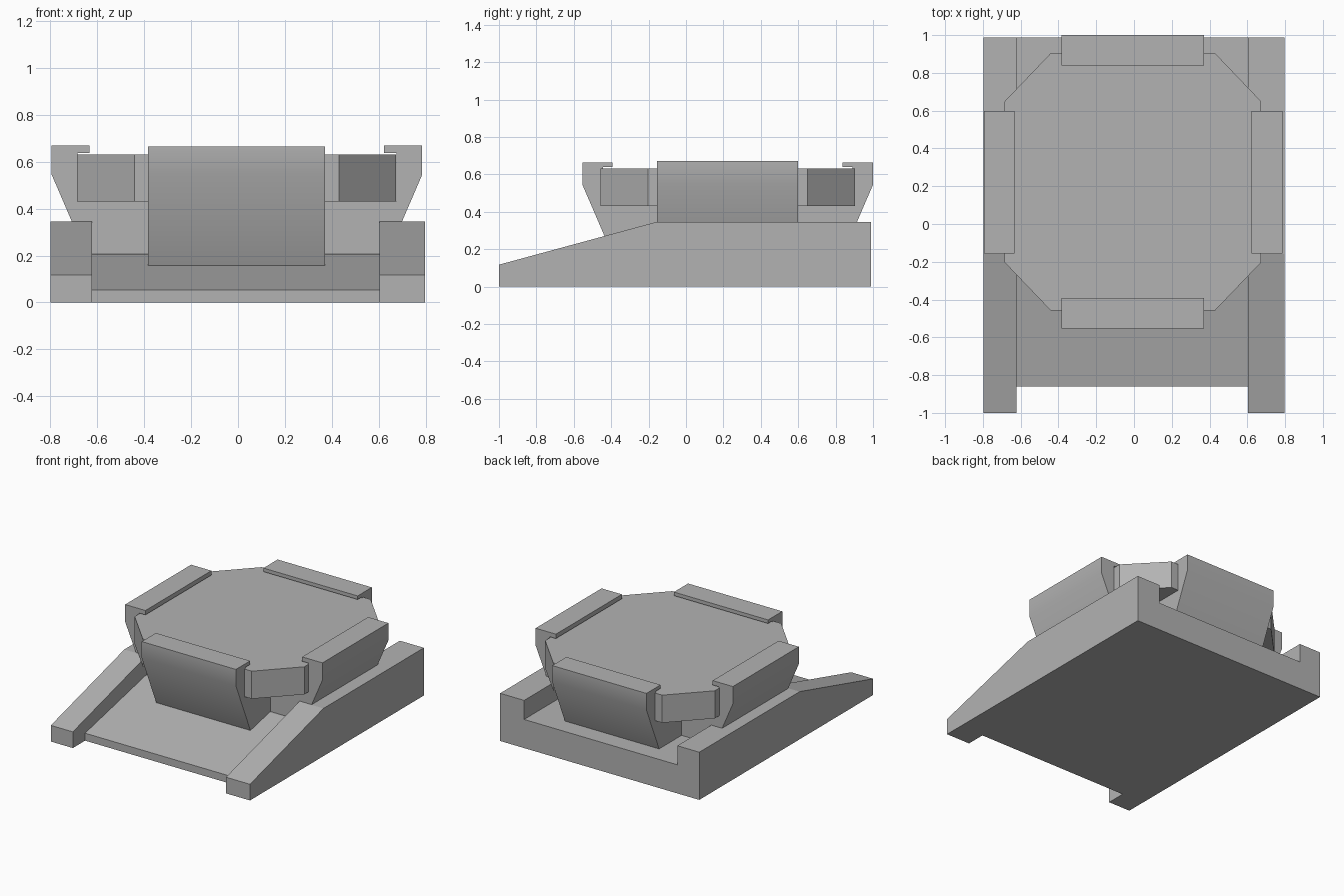
import bpy, bmesh
from math import radians
from mathutils import Matrix, Vector

if "Cube" in bpy.data.objects:
    bpy.data.objects.remove(bpy.data.objects["Cube"])

# Dark grey for every part
grey = bpy.data.materials.new("dark_grey")
grey.diffuse_color = (0.45, 0.45, 0.45, 1)
grey.use_nodes = True
grey.node_tree.nodes["Principled BSDF"].inputs["Base Color"].default_value = grey.diffuse_color


def prism(name, points, to3d, lo, hi, smooth=False):
    """Extrude a 2D outline between lo and hi; to3d maps (a, b, depth) to xyz."""
    bm = bmesh.new()
    start = [bm.verts.new(to3d(a, b, lo)) for a, b in points]
    end = [bm.verts.new(to3d(a, b, hi)) for a, b in points]
    bm.faces.new(start)
    bm.faces.new(end[::-1])
    n = len(points)
    for i in range(n):
        j = (i + 1) % n
        bm.faces.new((start[j], start[i], end[i], end[j]))
    bmesh.ops.recalc_face_normals(bm, faces=bm.faces)
    mesh = bpy.data.meshes.new(name)
    bm.to_mesh(mesh)
    bm.free()
    mesh.materials.append(grey)
    obj = bpy.data.objects.new(name, mesh)
    bpy.context.collection.objects.link(obj)
    if smooth:
        bpy.ops.object.select_all(action='DESELECT')
        obj.select_set(True)
        bpy.context.view_layer.objects.active = obj
        bpy.ops.object.shade_smooth_by_angle(angle=radians(30))
    return obj


def along_x(y, z, x):
    return (x, y, z)


def along_z(x, y, z):
    return (x, y, z)


# Sloped base: two side rails and the sunken floor between them
rail = [(-1, 0), (-1, 0.117), (-0.16, 0.345), (0.988, 0.345), (0.988, 0)]
floor = [(-0.86, 0), (-0.86, 0.054), (-0.17, 0.207), (0.988, 0.207), (0.988, 0)]
prism("left_rail", rail, along_x, -0.798, -0.622)
prism("right_rail", rail, along_x, 0.604, 0.796)
prism("floor_plate", floor, along_x, -0.622, 0.604)

# Octagonal slab held by the clamps
CX, CY = -0.006, 0.223
hx, hy, cx, cy = 0.679, 0.68, 0.436, 0.426
octagon = [(hx, cy), (cx, hy), (-cx, hy), (-hx, cy),
           (-hx, -cy), (-cx, -hy), (cx, -hy), (hx, -cy)]
prism("octagonal_slab", [(CX + x, CY + y) for x, y in octagon], along_z, 0.43, 0.63)


# Four hooked clamp arms around the slab
def clamp(name, angle, reach, top):
    profile = [(0.377, 0.15), (reach - 0.17, 0.15), (reach, 0.545), (reach, top),
               (reach - 0.162, top), (reach - 0.162, 0.638), (reach - 0.11, 0.638),
               (reach - 0.11, 0.43), (0.377, 0.43)]
    turn = Matrix.Rotation(radians(angle), 3, 'Z')
    centre = Vector((CX, CY - 0.002, 0))
    prism(name, profile, lambda d, z, w: centre + turn @ Vector((d, w, z)),
          -0.377, 0.377, smooth=True)


clamp("right_clamp", 0, 0.791, 0.67)
clamp("back_clamp", 90, 0.779, 0.664)
clamp("left_clamp", 180, 0.788, 0.67)
clamp("front_clamp", 270, 0.775, 0.664)
